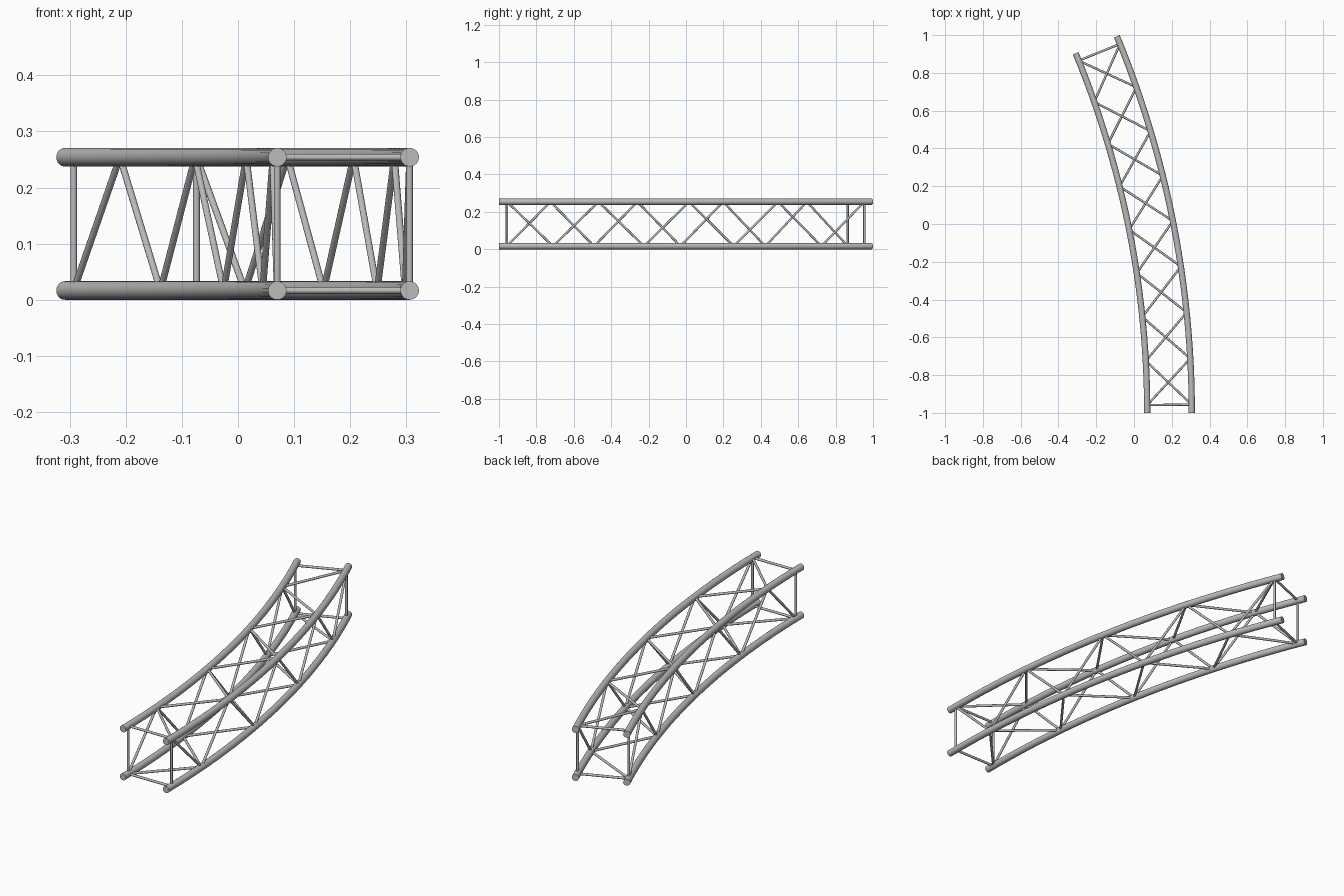
import bpy, bmesh, math
from mathutils import Vector, Matrix

if "Cube" in bpy.data.objects:
    bpy.data.objects.remove(bpy.data.objects["Cube"], do_unlink=True)

# Main dimensions
ARC = math.radians(22.5)
CENTRE = Vector((-4.904, -1, 0))
RADIUS = {"inner": 4.974, "outer": 5.21}
HEIGHT = {"bottom": 0.0165, "top": 0.254}
TUBE, ROD = 0.0165, 0.006
BAYS = 8
END_GAP = math.radians(0.48)

metal = bpy.data.materials.new("aluminium grey")
metal.use_nodes = True
grey = (0.5, 0.5, 0.5, 1)
metal.diffuse_color = grey
metal.node_tree.nodes["Principled BSDF"].inputs["Base Color"].default_value = grey


def node(side, level, k):
    """Point on a chord's centre line at bay joint k."""
    a = END_GAP + (ARC - 2 * END_GAP) * k / BAYS
    r = RADIUS[side]
    return CENTRE + Vector((r * math.cos(a), r * math.sin(a), HEIGHT[level]))


def finish(name, bm):
    bmesh.ops.recalc_face_normals(bm, faces=bm.faces)
    mesh = bpy.data.meshes.new(name)
    bm.to_mesh(mesh)
    bm.free()
    mesh.materials.append(metal)
    obj = bpy.data.objects.new(name, mesh)
    bpy.context.collection.objects.link(obj)
    bpy.ops.object.select_all(action="DESELECT")
    obj.select_set(True)
    bpy.context.view_layer.objects.active = obj
    bpy.ops.object.shade_smooth_by_angle(angle=math.radians(40))


def chord(side, level):
    """Round tube swept along the arc, closed at both ends."""
    bm = bmesh.new()
    start = CENTRE + Vector((RADIUS[side], 0, HEIGHT[level]))
    place = Matrix.Translation(start) @ Matrix.Rotation(math.pi / 2, 4, "X")
    ring = bmesh.ops.create_circle(bm, segments=24, radius=TUBE, matrix=place)["verts"]
    edges = list({e for v in ring for e in v.link_edges})
    bmesh.ops.spin(bm, geom=edges, cent=CENTRE, axis=(0, 0, 1), angle=ARC,
                   steps=24, use_duplicate=False)
    bmesh.ops.holes_fill(bm, edges=[e for e in bm.edges if e.is_boundary], sides=0)
    finish(f"{side}_{level}_chord", bm)


def rods(name, pairs):
    """Thin straight rods between pairs of points."""
    bm = bmesh.new()
    for a, b in pairs:
        d = b - a
        place = Matrix.Translation((a + b) / 2) @ d.to_track_quat("Z", "Y").to_matrix().to_4x4()
        bmesh.ops.create_cone(bm, cap_ends=True, segments=12, radius1=ROD,
                              radius2=ROD, depth=d.length, matrix=place)
    finish(name, bm)


def zigzag(name, even, odd):
    """Lacing that alternates between two chords."""
    path = [node(*(odd if k % 2 else even), k) for k in range(BAYS + 1)]
    rods(name, zip(path, path[1:]))


# Four curved chords
for side in RADIUS:
    for level in HEIGHT:
        chord(side, level)

# Diagonal lacing on all four faces, sharing joints
zigzag("top_lacing", ("outer", "top"), ("inner", "top"))
zigzag("bottom_lacing", ("inner", "bottom"), ("outer", "bottom"))
zigzag("outer_lacing", ("outer", "top"), ("outer", "bottom"))
zigzag("inner_lacing", ("inner", "bottom"), ("inner", "top"))

# Square frames near both ends
corners = [("inner", "bottom"), ("outer", "bottom"), ("outer", "top"), ("inner", "top")]
for name, k in (("front_frame", 0), ("back_frame", BAYS)):
    points = [node(*c, k) for c in corners]
    rods(name, zip(points, points[1:] + points[:1]))
